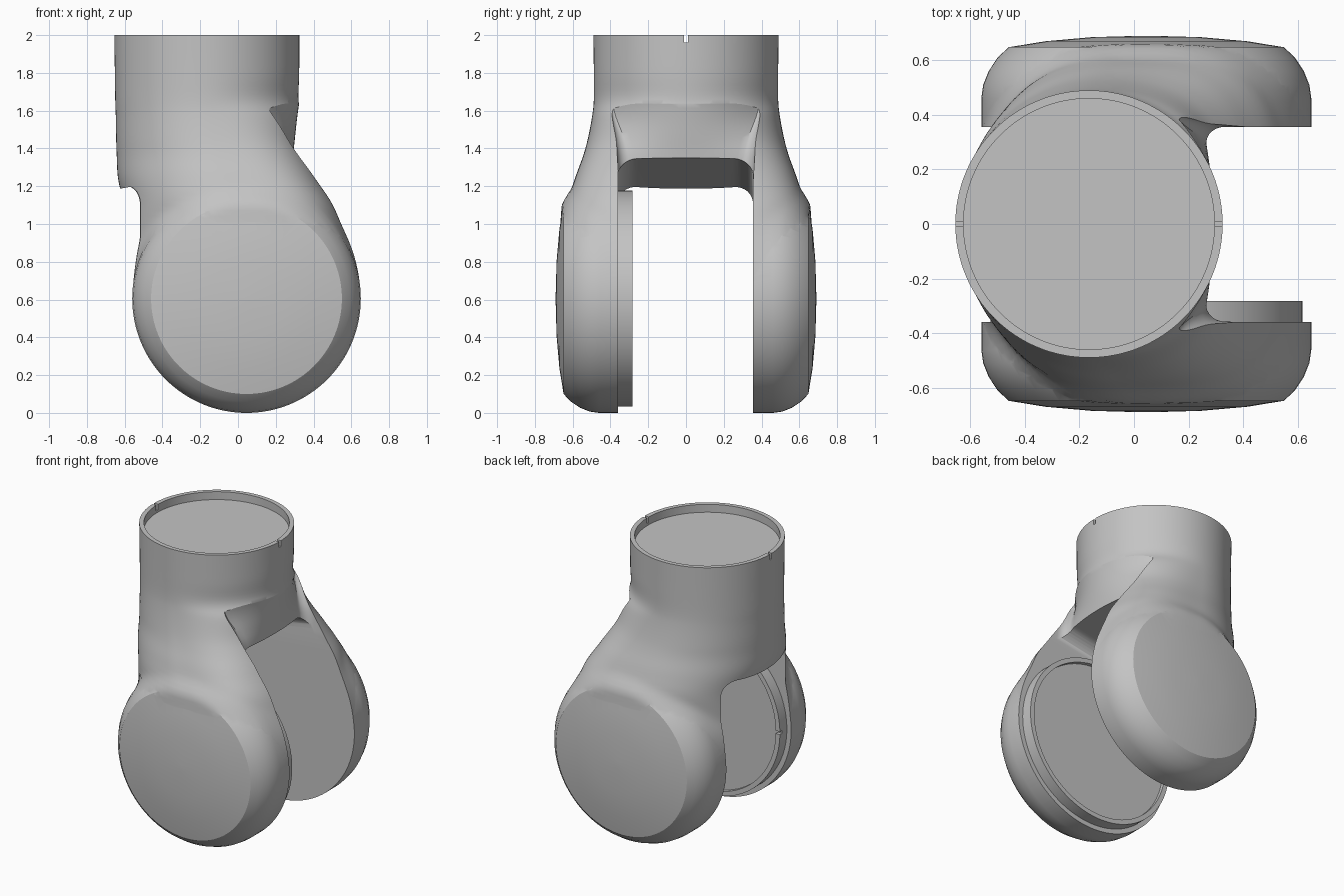
import bpy, bmesh, math
from mathutils import Vector, Matrix

if "Cube" in bpy.data.objects:
    bpy.data.objects.remove(bpy.data.objects["Cube"], do_unlink=True)

grey = bpy.data.materials.new("plain grey")
grey.use_nodes = True
grey.diffuse_color = (0.55, 0.55, 0.55, 1)
grey.node_tree.nodes["Principled BSDF"].inputs["Base Color"].default_value = grey.diffuse_color

SIDES = 128
HUB = Vector((0.045, 0, 0.605))
# Drum outline: radius, half depth
RIM = [(0, .69), (.2, .685), (.37, .67), (.505, .648), (.545, .61),
       (.578, .56), (.598, .51), (.605, .46)]


def loft(name, rings):
    """Closed solid skinned through equal-length rings of points."""
    bm = bmesh.new()
    rows = [[bm.verts.new(p) for p in ring] for ring in rings]
    for a, b in zip(rows, rows[1:]):
        for i in range(len(a)):
            j = (i + 1) % len(a)
            bm.faces.new((a[i], a[j], b[j], b[i]))
    bm.faces.new(rows[0][::-1])
    bm.faces.new(rows[-1])
    bmesh.ops.recalc_face_normals(bm, faces=bm.faces)
    mesh = bpy.data.meshes.new(name)
    bm.to_mesh(mesh)
    bm.free()
    obj = bpy.data.objects.new(name, mesh)
    bpy.context.collection.objects.link(obj)
    mesh.materials.append(grey)
    return obj


def circle(r, h, x=0):
    return [Vector((x + r * math.cos(a), r * math.sin(a), h))
            for a in (2 * math.pi * i / SIDES for i in range(SIDES))]


def lathe_y(name, profile):
    """Turn (radius, y) pairs around the hub axis."""
    turn = Matrix.Rotation(math.pi / 2, 3, 'X')
    return loft(name, [[HUB + turn @ p for p in circle(r, -y)] for r, y in profile])


def box(name, lo, hi):
    def ring(z):
        return [(lo[0], lo[1], z), (hi[0], lo[1], z), (hi[0], hi[1], z), (lo[0], hi[1], z)]
    return loft(name, [ring(lo[2]), ring(hi[2])])


def combine(obj, other, operation):
    mod = obj.modifiers.new(operation, 'BOOLEAN')
    mod.operation, mod.object, mod.solver = operation, other, 'EXACT'
    bpy.context.view_layer.objects.active = obj
    bpy.ops.object.modifier_apply(modifier=mod.name)
    bpy.data.objects.remove(other, do_unlink=True)


def catmull(points, steps):
    pts = [Vector(p) for p in points]
    pts = [pts[0]] + pts + [pts[-1]]
    out = []
    for a, b, c, d in zip(pts, pts[1:], pts[2:], pts[3:]):
        for s in range(steps):
            t = s / steps
            out.append(0.5 * (2 * b + (c - a) * t + (2 * a - 5 * b + 4 * c - d) * t * t
                              + (3 * b - a - 3 * c + d) * t ** 3))
    return out + [pts[-1]]


def in_drum(p):
    r = math.hypot(p.x - HUB.x, p.z - HUB.z)
    for (r0, y0), (r1, y1) in zip(RIM, RIM[1:]):
        if r <= r1:
            return abs(p.y) < y0 + (y1 - y0) * (r - r0) / (r1 - r0)
    return False


def drum_reach(centre, direction):
    """Distance from a point inside the drum to just under its surface."""
    near, far = 0, 1
    for _ in range(16):
        mid = (near + far) / 2
        near, far = (mid, far) if in_drum(centre + direction * mid) else (near, mid)
    return near - .003


def section(z, left, right, half, power_left, power_right, mid, blend=.08):
    """Neck section, softly blended into the drum where they meet."""
    centre, ring = Vector((mid, 0, z)), []
    for i in range(SIDES):
        a = 2 * math.pi * i / SIDES
        c, s = math.cos(a), math.sin(a)
        rad, power = (right - mid, power_right) if c > 0 else (mid - left, power_left)
        p = Vector((rad * math.copysign(abs(c) ** (2 / power), c),
                    half * math.copysign(abs(s) ** (2 / power), s), 0))
        neck, way = p.length, p.normalized()
        drum = drum_reach(centre, way)
        ease = max(0, 1 - abs(neck - drum) / blend)
        ring.append(centre + way * (max(neck, min(drum, neck + blend)) + ease * ease * blend / 4))
    return ring


# Neck and shoulders: z, left, right, half depth, squareness left and right, middle
shoulders = [(2, -.655, .325, .49, 2, 2, -.165), (1.8, -.652, .324, .488, 2, 2, -.165),
             (1.66, -.65, .32, .488, 2, 2, -.165), (1.57, -.647, .336, .497, 2, 2.35, -.155),
             (1.45, -.645, .345, .52, 2, 2.7, -.13), (1.36, -.642, .375, .545, 2, 3, -.1),
             (1.24, -.635, .438, .588, 2.05, 3.4, -.06), (1.1, -.605, .522, .626, 2.2, 3.6, 0),
             (.95, -.6, .585, .6, 2.4, 3.6, .03), (.8, -.605, .625, .55, 2.6, 3.6, .04),
             (.6, -.58, .63, .48, 2.6, 3.6, .045), (.4, -.48, .55, .42, 2.6, 3.6, .045)]
body = loft("fork_body", [section(*s) for s in catmull(shoulders, 5)])

# Round drum with domed pads on both ends
hub_rim = [(max(r, .02), y) for r, y in RIM]
combine(body, lathe_y("drum", [(r, -y) for r, y in hub_rim] + hub_rim[::-1]), 'UNION')


# Recess between the arms on the open side: a bowed web with filleted walls
def recess_ring(z, half, front, bow, fillet):
    flat = half - fillet
    side = [(front - bow * (k / 10) ** 2, flat * k / 10) for k in range(1, 11)]
    for k in range(1, 7):
        a = math.radians(15 * k)
        side.append((front - bow + fillet * (1 - math.cos(a)), flat + fillet * math.sin(a)))
    side.append((1, half))
    return ([(x, -y, z) for x, y in side[::-1]] + [(front, 0, z)]
            + [(x, y, z) for x, y in side])


webs = [(1.0, .345, .28, .0, .07), (1.2, .354, .282, .01, .07), (1.36, .364, .292, .03, .06),
        (1.46, .375, .302, .075, .045), (1.57, .392, .314, .14, .02),
        (1.66, .4, .328, .16, .01), (1.8, .4, .36, .15, .01)]
combine(body, loft("recess", [recess_ring(*w) for w in catmull(webs, 4)]), 'DIFFERENCE')


# Slot with rounded top corners and a sloping ceiling
def slot_ring(x, near=-.36, far=.355, r=.1):
    top = 1.298 + .178 * x
    ring = [(x, near, -.2)]
    for cy, start in ((near + r, 180), (far - r, 90)):
        for k in range(9):
            a = math.radians(start - k * 90 / 8)
            ring.append((x, cy + r * math.cos(a), top - r + r * math.sin(a)))
    return ring + [(x, far, -.2)]


combine(body, loft("slot", [slot_ring(-1), slot_ring(1)]), 'DIFFERENCE')

# Socket and key notches in the top of the tube
combine(body, loft("socket", [circle(.46, z, -.165) for z in (1.945, 2.1)]), 'DIFFERENCE')
combine(body, box("key", (-1, -.01, 1.96), (1, .01, 2.1)), 'DIFFERENCE')

# Bearing ring on the inside of the front arm, with a recessed face and key notch
bearing = lathe_y("bearing_ring", [(.572, -.40), (.572, -.283)])
combine(bearing, lathe_y("bearing_recess", [(.54, -.31), (.54, -.2)]), 'DIFFERENCE')
combine(bearing, box("bearing_key", (-1, -.308, .595), (-.3, -.2, .615)), 'DIFFERENCE')

# Smooth shading with crisp edges
for obj in (body, bearing):
    bpy.ops.object.select_all(action='DESELECT')
    obj.select_set(True)
    bpy.context.view_layer.objects.active = obj
    bpy.ops.object.shade_smooth_by_angle(angle=math.radians(30))
